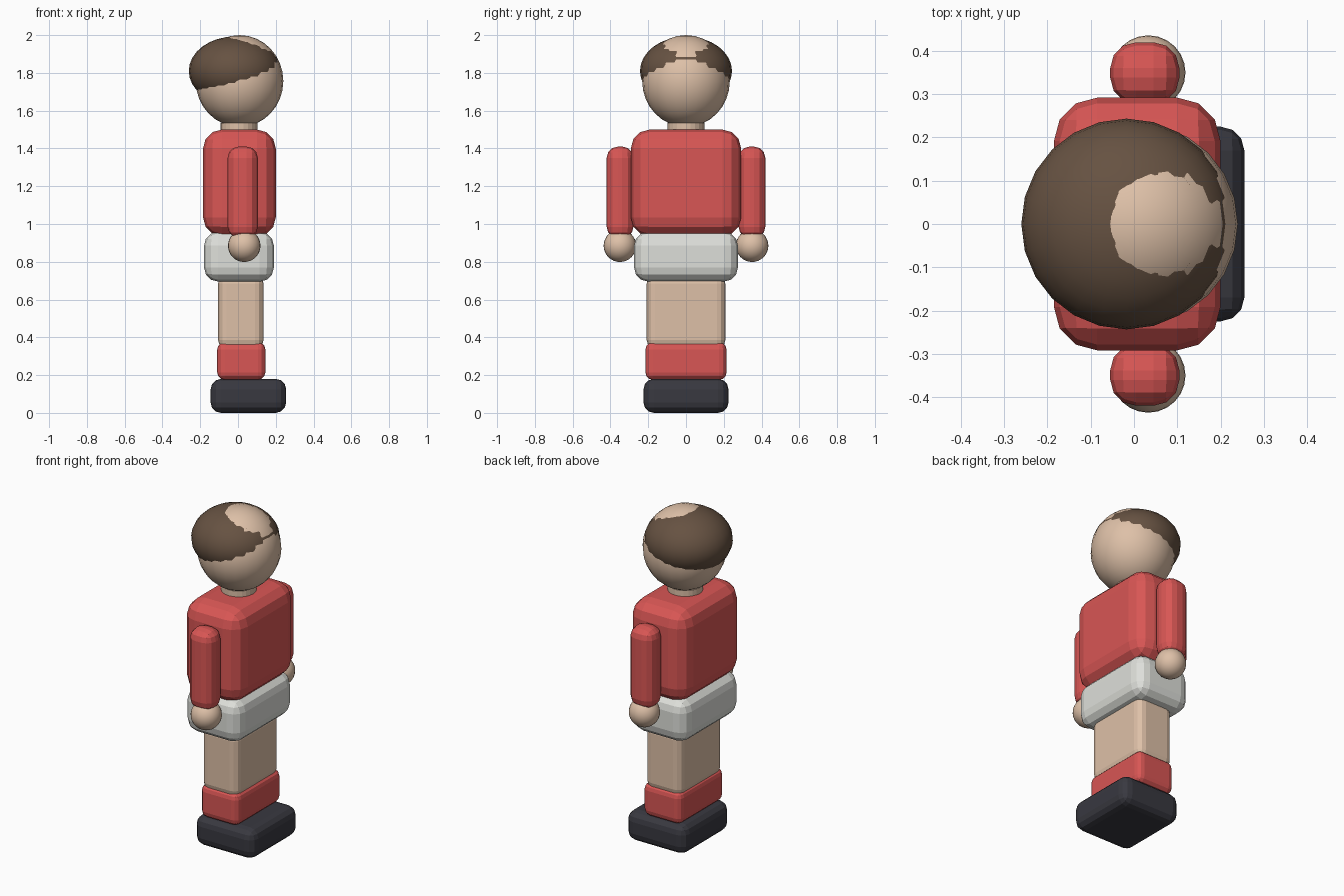
import bpy
import bmesh
from mathutils import Matrix, Vector

if "Cube" in bpy.data.objects:
    bpy.data.objects.remove(bpy.data.objects["Cube"])


def material(name, r, g, b):
    m = bpy.data.materials.new(name)
    m.use_nodes = True
    m.diffuse_color = (r, g, b, 1)
    m.node_tree.nodes["Principled BSDF"].inputs["Base Color"].default_value = (r, g, b, 1)
    m.node_tree.nodes["Principled BSDF"].inputs["Roughness"].default_value = 0.8
    return m


RED = material("red cloth", 0.69, 0.093, 0.089)
SKIN = material("skin", 0.73, 0.53, 0.39)
WHITE = material("off white cloth", 0.73, 0.74, 0.70)
HAIR = material("brown hair", 0.133, 0.084, 0.054)
DARK = material("dark leather", 0.040, 0.040, 0.051)


def finish(name, bm, mat, smooth=False):
    mesh = bpy.data.meshes.new(name)
    for f in bm.faces:
        f.smooth = smooth
    bm.to_mesh(mesh)
    bm.free()
    mesh.materials.append(mat)
    obj = bpy.data.objects.new(name, mesh)
    bpy.context.collection.objects.link(obj)
    return obj


def rounded_box(name, mat, xs, ys, zs, radius):
    """Box between the given limits with three-step rounded edges."""
    bm = bmesh.new()
    size = Vector([b - a for a, b in (xs, ys, zs)])
    mid = Vector([(a + b) / 2 for a, b in (xs, ys, zs)])
    bmesh.ops.create_cube(bm, size=1, matrix=Matrix.LocRotScale(mid, None, size))
    bmesh.ops.bevel(bm, geom=bm.edges[:], offset=radius, segments=3,
                    profile=0.5, affect='EDGES', clamp_overlap=True)
    return finish(name, bm, mat)


def ellipsoid(name, mat, centre, radii, segments=24, rings=16):
    bm = bmesh.new()
    bmesh.ops.create_uvsphere(bm, u_segments=segments, v_segments=rings, radius=1,
                              matrix=Matrix.LocRotScale(Vector(centre), None, Vector(radii)))
    return finish(name, bm, mat, True)


# Lower body
rounded_box("shoes", DARK, (-0.145, 0.255), (-0.225, 0.225), (0, 0.18), 0.055)
rounded_box("socks", RED, (-0.11, 0.145), (-0.215, 0.215), (0.175, 0.375), 0.04)
rounded_box("legs", SKIN, (-0.105, 0.135), (-0.208, 0.208), (0.34, 0.73), 0.045)
rounded_box("shorts", WHITE, (-0.18, 0.19), (-0.275, 0.275), (0.695, 0.96), 0.075)

# Upper body
rounded_box("torso", RED, (-0.185, 0.2), (-0.292, 0.292), (0.935, 1.5), 0.1)
for side, s in (("left", 1), ("right", -1)):
    ys = sorted((s * 0.278, s * 0.42))
    rounded_box(side + "_arm", RED, (-0.055, 0.105), ys, (0.925, 1.41), 0.06)
    ellipsoid(side + "_hand", SKIN, (0.033, s * 0.35, 0.885), (0.086, 0.086, 0.086))

# Neck, head and cap of hair
neck = bmesh.new()
bmesh.ops.create_cone(neck, cap_ends=True, segments=24, radius1=0.097, radius2=0.097,
                      depth=0.1, matrix=Matrix.Translation((0.005, 0, 1.485)))
finish("neck", neck, SKIN)
ellipsoid("head", SKIN, (0.008, 0, 1.757), (0.232, 0.232, 0.243))
ellipsoid("hair", HAIR, (-0.017, 0, 1.81), (0.2435, 0.2435, 0.1825))
